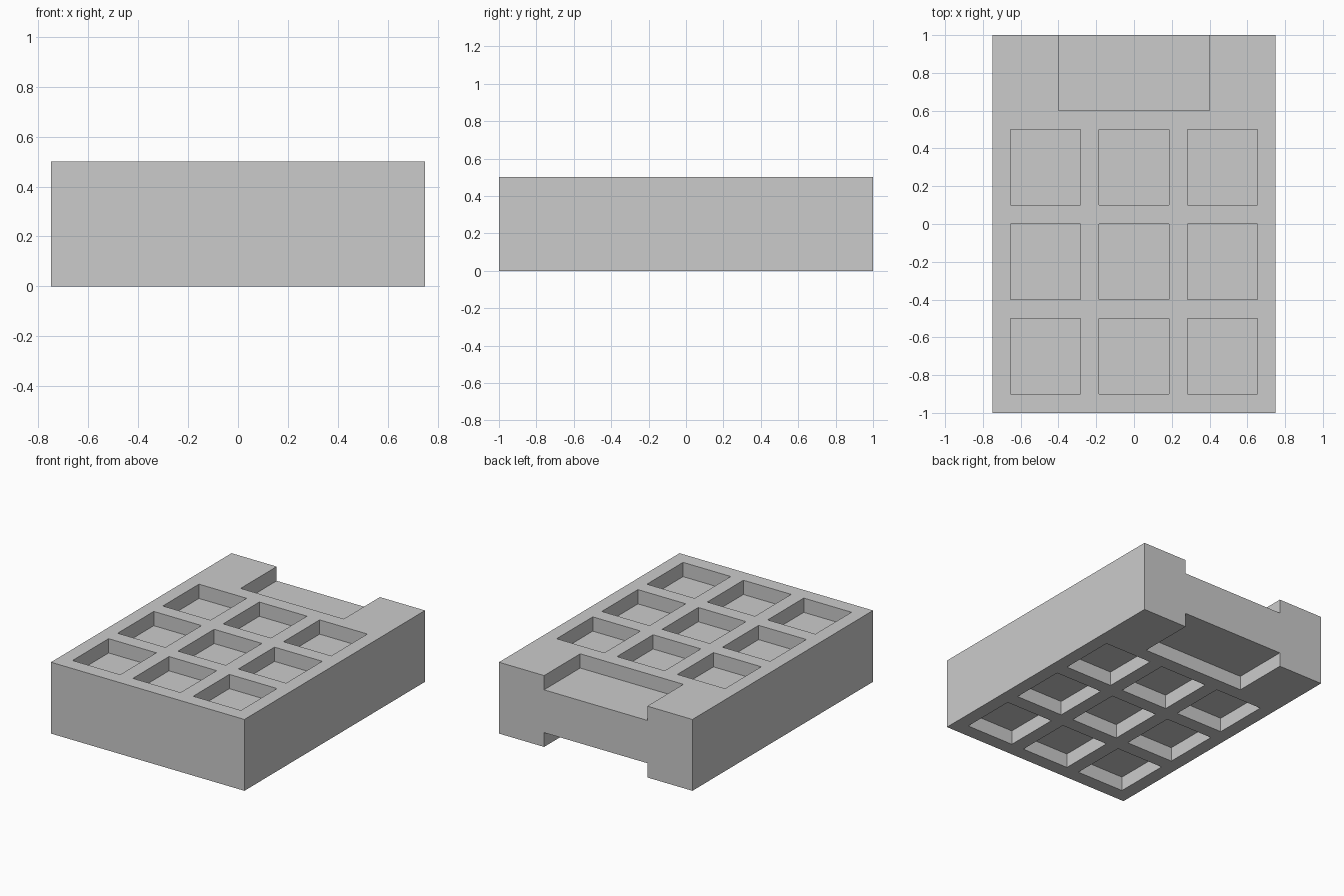
import bpy
import bmesh
from mathutils import Matrix, Vector

if "Cube" in bpy.data.objects:
    bpy.data.objects.remove(bpy.data.objects["Cube"])

WIDTH, LENGTH, HEIGHT, DEPTH = 1.5, 2.0, 0.5, 0.1
OVER = 0.1  # how far cutters reach past the surface


def add_box(bm, lo, hi):
    lo, hi = Vector(lo), Vector(hi)
    mat = Matrix.Translation((lo + hi) / 2) @ Matrix.Diagonal((*(hi - lo), 1))
    bmesh.ops.create_cube(bm, size=1, matrix=mat)


def make_object(name, bm):
    mesh = bpy.data.meshes.new(name)
    bm.to_mesh(mesh)
    bm.free()
    obj = bpy.data.objects.new(name, mesh)
    bpy.context.collection.objects.link(obj)
    return obj


# Solid block
bm = bmesh.new()
add_box(bm, (-WIDTH / 2, -LENGTH / 2, 0), (WIDTH / 2, LENGTH / 2, HEIGHT))
block = make_object("block", bm)

# Recesses mirrored on top and bottom: 3 x 3 pockets and an open notch at the back
bm = bmesh.new()
for z0, z1 in ((-OVER, DEPTH), (HEIGHT - DEPTH, HEIGHT + OVER)):
    for x in (-0.468, 0, 0.468):
        for y in (-0.7, -0.2, 0.3):
            add_box(bm, (x - 0.185, y - 0.2, z0), (x + 0.185, y + 0.2, z1))
    add_box(bm, (-0.4, 0.6, z0), (0.4, 1 + OVER, z1))
cutter = make_object("recess_cutter", bm)
cutter.hide_render = True
cutter.display_type = 'WIRE'

# Cut the recesses, then remove the helper
mod = block.modifiers.new("recesses", 'BOOLEAN')
mod.operation = 'DIFFERENCE'
mod.solver = 'EXACT'
mod.object = cutter
bpy.context.view_layer.objects.active = block
block.select_set(True)
bpy.ops.object.modifier_apply(modifier=mod.name)
bpy.data.objects.remove(cutter, do_unlink=True)
